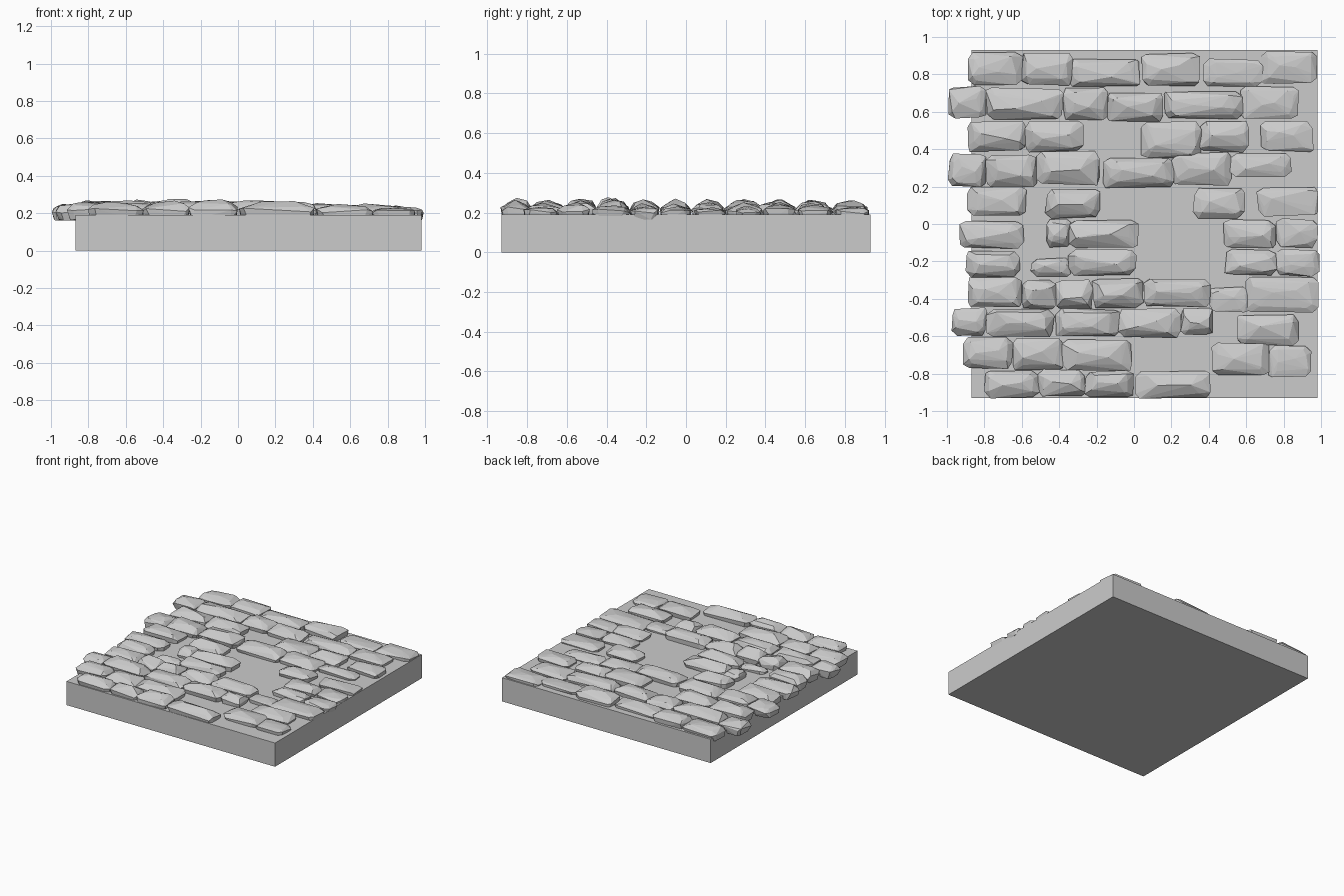
import bpy
import bmesh
import random
from mathutils import Vector

random.seed(7)
if "Cube" in bpy.data.objects:
    bpy.data.objects.remove(bpy.data.objects["Cube"], do_unlink=True)

BED = 0.19      # top of the slab
UNDER = 0.16    # underside of the stones

grey = bpy.data.materials.new("stone grey")
grey.use_nodes = True
colour = (0.6, 0.6, 0.6, 1)
grey.diffuse_color = colour
grey.node_tree.nodes["Principled BSDF"].inputs["Base Color"].default_value = colour


def finish(bm, name):
    mesh = bpy.data.meshes.new(name)
    bm.to_mesh(mesh)
    bm.free()
    mesh.materials.append(grey)
    obj = bpy.data.objects.new(name, mesh)
    bpy.context.collection.objects.link(obj)
    return obj


def ring(x0, x1, y0, y1, cut, jitter, low, high):
    """Eight-sided outline with chamfered corners, jittered inwards."""
    cx, cy = (x0 + x1) / 2, (y0 + y1) / 2
    hx, hy = (x1 - x0) / 2, (y1 - y0) / 2
    points = []
    for sx in (-1, 1):
        for sy in (-1, 1):
            for ax, ay in ((cut, 0), (0, cut)):
                px = hx - ax * random.uniform(0.4, 1.3) - random.uniform(0, jitter)
                py = hy - ay * random.uniform(0.4, 1.3) - random.uniform(0, jitter)
                points.append(Vector((cx + sx * px, cy + sy * py,
                                      random.uniform(low, high))))
    return points


def add_stone(bm, x0, x1, y0, y1, rise):
    """Rough hewn stone: the hull of a foot, a shoulder, a crown and a ridge."""
    w, d = x1 - x0, y1 - y0
    mid = (x0 + x1) / 2
    peak = BED + rise * (1 - 0.45 * (mid + 0.2) ** 2) + random.uniform(-0.008, 0.008)
    shoulder = BED + (peak - BED) * 0.4
    points = ring(x0 + 0.01, x1 - 0.01, y0 + 0.01, y1 - 0.01, 0.03, 0.01,
                  UNDER, UNDER + 0.01)
    points += ring(x0, x1, y0, y1, 0.03, 0.012, shoulder - 0.012, shoulder + 0.012)
    points += ring(x0 + w * 0.1, x1 - w * 0.1, y0 + d * 0.14, y1 - d * 0.14,
                   0.025, 0.015, shoulder + 0.012, peak - 0.008)
    for t in (0.3, 0.65):
        points.append(Vector((x0 + w * (t + random.uniform(-0.1, 0.1)),
                              y0 + d * random.uniform(0.35, 0.65),
                              peak + random.uniform(-0.008, 0.006))))
    verts = [bm.verts.new(p) for p in points]
    hull = bmesh.ops.convex_hull(bm, input=verts)
    loose = {e for e in hull["geom_interior"] + hull["geom_unused"]
             if isinstance(e, bmesh.types.BMVert)}
    bmesh.ops.delete(bm, geom=list(loose), context="VERTS")


def course(name, y0, y1, *runs, rise=0.078):
    """Lay stones between successive joints of each run."""
    bm = bmesh.new()
    for joints in runs:
        for a, b in zip(joints, joints[1:]):
            shift = random.uniform(-0.008, 0.008)
            add_stone(bm, a - 0.006, b + 0.006,
                      max(y0 + shift, -0.935), min(y1 + shift, 0.935), rise)
    bmesh.ops.recalc_face_normals(bm, faces=bm.faces)
    return finish(bm, name)


# Square slab
slab = bmesh.new()
bmesh.ops.create_cube(slab, size=1)
bmesh.ops.scale(slab, vec=(1.85, 1.86, BED), verts=slab.verts)
bmesh.ops.translate(slab, vec=(0.055, 0, BED / 2), verts=slab.verts)
finish(slab, "base_slab")

# Stone courses from back to front
course("back_course", 0.74, 0.925, (-0.89, -0.6, -0.33), (0.04, 0.35), (0.68, 0.98))
course("second_course", 0.56, 0.74, (-0.99, -0.79, -0.38, -0.14), (0.57, 0.88))
course("second_course_middle", 0.55, 0.71, (-0.14, 0.16, 0.58))
course("third_course", 0.385, 0.555, (-0.89, -0.58, -0.27), (0.35, 0.61), (0.68, 0.96))
course("fourth_course", 0.2, 0.385, (-0.99, -0.79, -0.52, -0.18), (0.2, 0.52))
course("fourth_course_middle", 0.19, 0.355, (-0.16, 0.21))
course("fifth_course", 0.035, 0.2, (-0.89, -0.58), (-0.47, -0.18), (0.32, 0.59), (0.66, 0.98))
course("sixth_course", -0.135, 0.025, (-0.93, -0.59), (-0.35, 0.02), (0.48, 0.76, 0.98))
course("seventh_course", -0.285, -0.135, (-0.9, -0.61), (-0.35, 0.01), (0.49, 0.76, 0.99))
course("eighth_course", -0.455, -0.29, (-0.89, -0.6, -0.42, -0.22, 0.05, 0.41))
course("eighth_course_right", -0.48, -0.28, (0.6, 0.99))
course("ninth_course", -0.605, -0.445, (-0.97, -0.79, -0.43), (-0.42, -0.08, 0.25, 0.42))
course("ninth_course_right", -0.65, -0.48, (0.55, 0.88))
course("tenth_course", -0.785, -0.605, (-0.91, -0.65, -0.38, -0.01))
course("tenth_course_right", -0.825, -0.64, (0.42, 0.72, 0.95))
course("front_course", -0.93, -0.775, (-0.8, -0.51, -0.26, 0), (0.01, 0.41))

# Low worn stones filling parts of the gaps
course("worn_back_stones", 0.73, 0.89, (-0.35, 0.03), (0.37, 0.69), rise=0.045)
course("worn_third_stone", 0.34, 0.55, (0.04, 0.36), rise=0.065)
course("worn_fourth_stone", 0.24, 0.37, (0.51, 0.84), rise=0.06)
course("worn_sixth_stone", -0.13, 0.03, (-0.47, -0.34), rise=0.06)
course("worn_seventh_stone", -0.28, -0.17, (-0.55, -0.34), rise=0.045)
course("worn_eighth_stone", -0.48, -0.34, (0.4, 0.62), rise=0.05)
